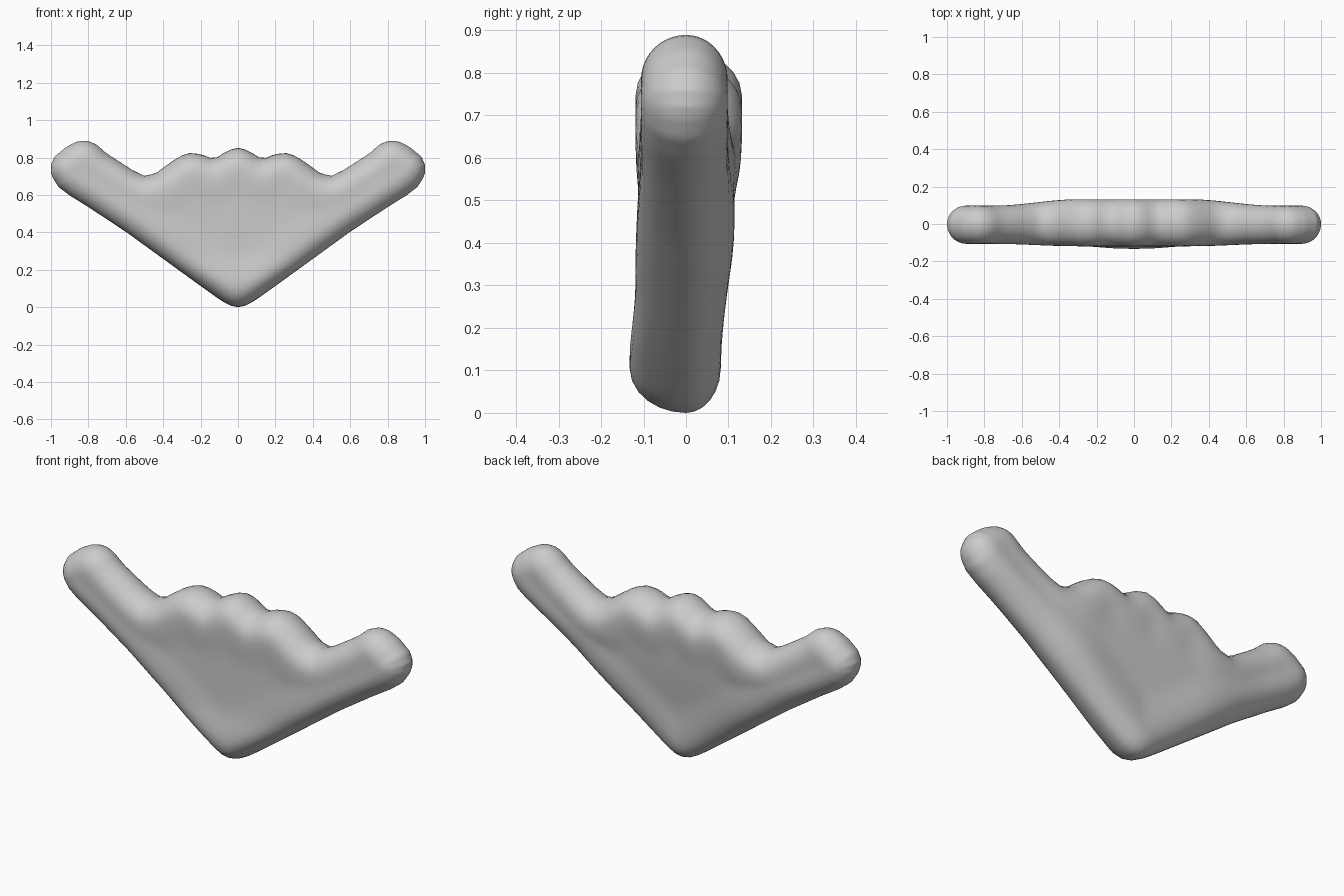
import bpy, bmesh, math
from mathutils import Vector
from mathutils.geometry import intersect_point_line

if "Cube" in bpy.data.objects:
    bpy.data.objects.remove(bpy.data.objects["Cube"])

# Half outlines of the wing (x, z), mirrored about x = 0
UPPER = [(0, .852), (.05, .84), (.13, .79), (.19, .815), (.25, .826), (.31, .808),
         (.38, .76), (.44, .715), (.50, .702), (.56, .73), (.70, .82), (.76, .872),
         (.81, .891), (.86, .886), (.92, .855), (.98, .805), (1, .76)]
LOWER = [(0, 0), (.05, .01), (.10, .042), (.20, .113), (.60, .403), (.80, .535),
         (.90, .597), (.96, .643), (.99, .69), (1, .72)]
RIM = .105            # depth of the rounded rim
COLS, ROWS = 84, 26


def sample(curve, x):
    x = min(abs(x), 1)
    for (x0, z0), (x1, z1) in zip(curve, curve[1:]):
        if x <= x1:
            return z0 + (z1 - z0) * (x - x0) / (x1 - x0)
    return curve[-1][1]


def step(a, b, t):
    t = max(0, min(1, (t - a) / (b - a)))
    return t * t * (3 - 2 * t)


half = [Vector(p) for p in UPPER + LOWER[::-1]]
edges = list(zip(half, half[1:]))


def edge_distance(x, z):
    p = Vector((abs(x), z))
    best = 9
    for a, b in edges:
        q, t = intersect_point_line(p, a, b)
        q = Vector(q[:2]) if 0 <= t <= 1 else (a if t < 0 else b)
        best = min(best, (p - q).length)
    return best


def thickness(x, z, side):
    d = edge_distance(x, z)
    rim = math.sqrt(max(0, 1 - (1 - min(d / RIM, 1)) ** 2))
    sink = .015 * step(.12, .26, d)                  # slightly hollow middle
    centre = 1 - step(.3, .75, abs(x))
    if side < 0:                                     # front, fuller at the nose
        full = .106 + .013 * centre + .014 * (1 - step(.12, .3, z))
        sink *= .6
    else:                                            # back, fuller behind the lobes
        full = .082 + .05 * step(.1, .6, z) * centre + .016 * step(.4, .6, z) * (1 - centre)
    return side * (full * rim - sink)


# Padded wing: front and back skins that meet along the outline
bm = bmesh.new()
for side in (-1, 1):
    grid = []
    for i in range(COLS + 1):
        x = math.sin(math.pi * (i / COLS - .5))
        lo, hi = sample(LOWER, x), sample(UPPER, x)
        col = []
        for j in range(ROWS + 1):
            z = lo + (hi - lo) * (1 - math.cos(math.pi * j / ROWS)) / 2
            col.append(bm.verts.new((x, thickness(x, z, side), z)))
        grid.append(col)
    for a, b in zip(grid, grid[1:]):
        for j in range(ROWS):
            bm.faces.new((a[j], b[j], b[j + 1], a[j + 1]))
bmesh.ops.remove_doubles(bm, verts=bm.verts, dist=.0008)
bmesh.ops.recalc_face_normals(bm, faces=bm.faces)
for f in bm.faces:
    f.smooth = True
mesh = bpy.data.meshes.new("padded_wing")
bm.to_mesh(mesh)
bm.free()
wing = bpy.data.objects.new("padded_wing", mesh)
bpy.context.collection.objects.link(wing)
